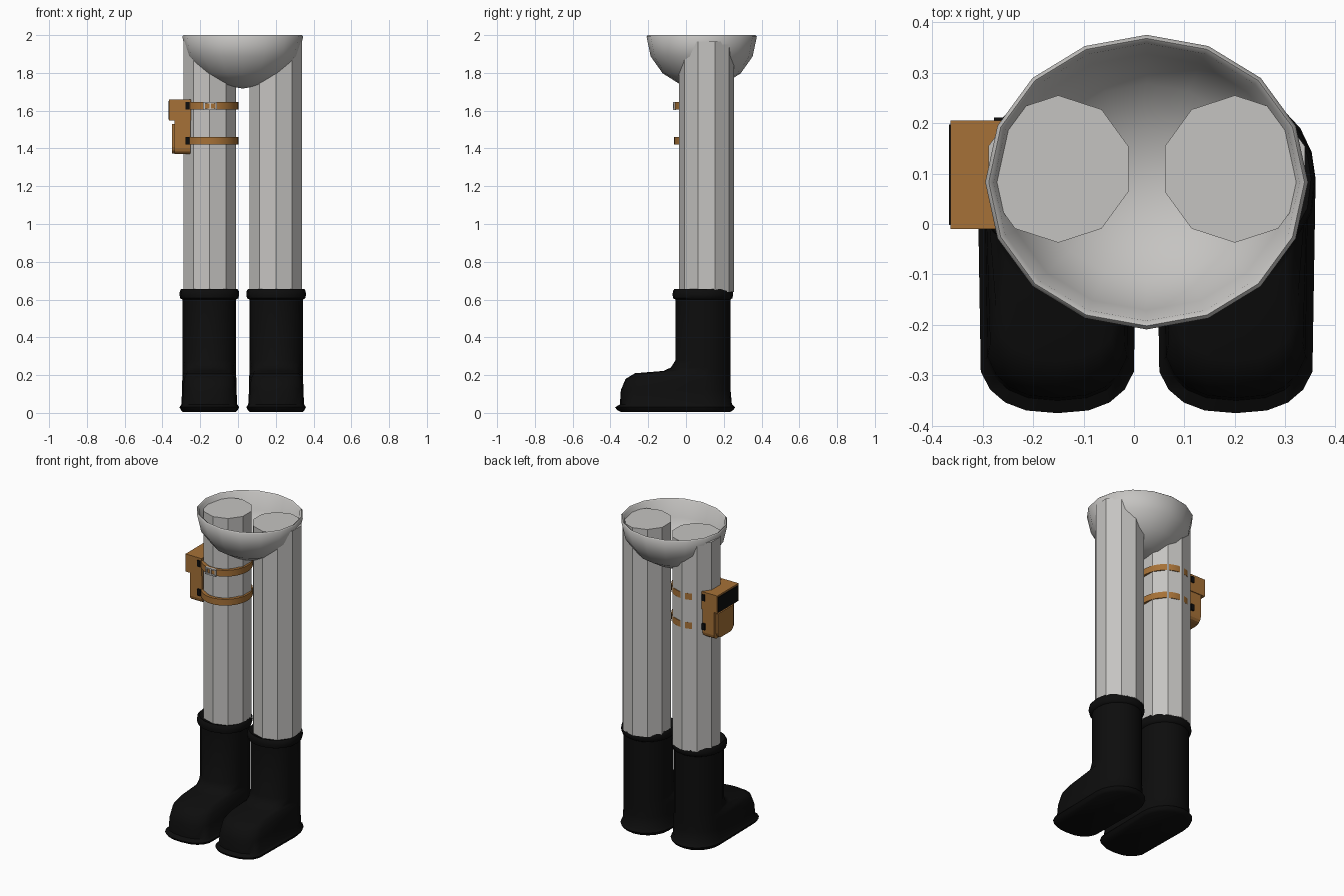
import bpy, bmesh, math
from mathutils import Vector

if "Cube" in bpy.data.objects:
    bpy.data.objects.remove(bpy.data.objects["Cube"])


def mat(name, rgb):
    m = bpy.data.materials.new(name)
    m.diffuse_color = (*rgb, 1)
    m.use_nodes = True
    m.node_tree.nodes["Principled BSDF"].inputs["Base Color"].default_value = m.diffuse_color
    return m


GREY = mat("light grey", (0.56, 0.55, 0.535))
BLACK = mat("black", (0.004, 0.004, 0.004))
BROWN = mat("brown leather", (0.38, 0.165, 0.038))

MID = 0.025          # mirror plane of the legs
LEG = 0.175          # leg distance from it


def finish(bm, name, material, smooth=None):
    bmesh.ops.recalc_face_normals(bm, faces=bm.faces)
    me = bpy.data.meshes.new(name)
    bm.to_mesh(me)
    bm.free()
    ob = bpy.data.objects.new(name, me)
    bpy.context.collection.objects.link(ob)
    me.materials.append(material)
    if smooth:
        bpy.ops.object.select_all(action='DESELECT')
        ob.select_set(True)
        bpy.context.view_layer.objects.active = ob
        bpy.ops.object.shade_smooth_by_angle(angle=math.radians(smooth))
    return ob


def loft(rings, name, material, smooth=None, caps=True, closed=False):
    """Skin a list of point rings."""
    bm = bmesh.new()
    vs = [[bm.verts.new(p) for p in r] for r in rings]
    n = len(rings[0])
    pairs = list(zip(vs, vs[1:])) + ([(vs[-1], vs[0])] if closed else [])
    for a, b in pairs:
        for i in range(n):
            j = (i + 1) % n
            bm.faces.new((a[i], a[j], b[j], b[i]))
    if caps and not closed:
        bm.faces.new(vs[0])
        bm.faces.new(vs[-1])
    bmesh.ops.remove_doubles(bm, verts=bm.verts, dist=1e-5)
    return finish(bm, name, material, smooth)


def ellipse(cx, cy, rx, ry, z, n, start=0.0):
    return [(cx + rx * math.cos(start + math.tau * i / n),
             cy + ry * math.sin(start + math.tau * i / n), z) for i in range(n)]


def box(name, lo, hi, material, bevel=0.0):
    bm = bmesh.new()
    bmesh.ops.create_cube(bm, size=1)
    for v in bm.verts:
        v.co = Vector([l + (c + 0.5) * (h - l) for c, l, h in zip(v.co, lo, hi)])
    if bevel:   # round only the lower corners that run along x
        edges = [e for e in bm.edges
                 if all(abs(v.co.z - lo[2]) < 1e-5 for v in e.verts)
                 and abs(e.verts[0].co.y - e.verts[1].co.y) < 1e-5]
        bmesh.ops.bevel(bm, geom=edges, offset=bevel, segments=3,
                        profile=0.5, affect='EDGES')
    return finish(bm, name, material)


# Hip bowl: half ellipsoid shell with a rounded lip
levels = [90, 67.5, 45, 22.5, 0]
shell = []
for a in levels:                                   # outside, going up
    c, s = math.cos(math.radians(a)), math.sin(math.radians(a))
    shell.append(ellipse(MID, 0.083, 0.32 * c, 0.292 * c, 1.992 - 0.275 * s, 16))
shell.append(ellipse(MID, 0.083, 0.313, 0.285, 2.0, 16))
for a in reversed(levels):                         # inside, going down
    c, s = math.cos(math.radians(a)), math.sin(math.radians(a))
    shell.append(ellipse(MID, 0.083, 0.303 * c, 0.275 * c, 1.992 - 0.258 * s, 16))
loft(shell, "hip_bowl", GREY, 60, caps=False)


# Boot cross-section: decagon heel, squarer stretched toe
def boot_ring(cx, z, r, back, front, toe=1.0, n=20):
    pts = []
    heel_c = 0.09
    for i in range(n):
        a = math.tau * i / n
        c, s = math.cos(a), math.sin(a)
        if s >= -1e-6:
            pts.append((cx + r * c, heel_c + (back - heel_c) * s, z))
        else:
            depth = min(0.135, heel_c - front)     # length of the toe curve
            k = 0.8 if heel_c - front > 0.2 else 1.0
            x = math.copysign(abs(c) ** k, c) * r * toe
            pts.append((cx + x, front + depth * (1 - abs(s) ** k), z))
    return pts


BOOT = [  # z, half width, back y, front y, toe width
    (0.005, 0.140, 0.235, -0.345, 1.0), (0.015, 0.150, 0.250, -0.365, 1.0),
    (0.030, 0.158, 0.260, -0.375, 1.0), (0.045, 0.148, 0.243, -0.350, 1.0),
    (0.120, 0.144, 0.236, -0.345, 1.0), (0.180, 0.143, 0.235, -0.320, 0.97),
    (0.210, 0.142, 0.235, -0.270, 0.88), (0.222, 0.142, 0.235, -0.120, 0.85),
    (0.240, 0.142, 0.235, -0.080, 0.95), (0.280, 0.142, 0.235, -0.055, 1.0),
    (0.600, 0.142, 0.235, -0.055, 1.0), (0.607, 0.154, 0.246, -0.068, 1.0),
    (0.625, 0.158, 0.249, -0.071, 1.0), (0.645, 0.156, 0.247, -0.069, 1.0),
    (0.656, 0.149, 0.240, -0.062, 1.0), (0.645, 0.135, 0.228, -0.048, 1.0)]

for side, label in ((-1, "left"), (1, "right")):
    cx = MID + side * LEG
    # Ten-sided leg
    loft([ellipse(cx, 0.109, 0.146, 0.146, z, 10, math.pi / 2) for z in (0.64, 1.965)],
         label + "_leg", GREY)
    # Boot with sole flange and rolled cuff
    loft([boot_ring(cx - 0.0 + side * 0.002, *row) for row in BOOT],
         label + "_boot", BLACK, 50)

# Thigh straps: slim bands that just break through the leg at the back
SX, SY, RX, RY = -0.145, 0.0945, 0.147, 0.157
for z, label in ((1.625, "upper"), (1.44, "lower")):
    section = [(0, -0.02), (0, 0.02), (-0.02, 0.02), (-0.02, -0.02)]
    loft([ellipse(SX, SY, RX + d, RY + d, z + h, 40) for d, h in section],
         label + "_strap", BROWN, 40, closed=True)
    # Black strap clips on both sides of the pouch
    box(label + "_clips", (-0.278, -0.016, z - 0.02), (-0.258, 0.211, z + 0.02), BLACK)

# Pouch: body, raised pocket, overhanging lid with a dark panel
box("pouch_body", (-0.336, -0.005, 1.37), (-0.252, 0.2, 1.56), BROWN, 0.03)
box("pouch_pocket", (-0.349, 0.018, 1.372), (-0.33, 0.177, 1.53), BROWN, 0.035)
box("pouch_lid", (-0.364, -0.01, 1.548), (-0.25, 0.205, 1.66), BROWN)
box("lid_panel", (-0.367, -0.002, 1.553), (-0.36, 0.197, 1.65), BLACK)

# Buckle: grey frame of small bars following the strap's front
def strap_y(x):
    return SY - RY * math.sqrt(max(0, 1 - ((x - SX) / RX) ** 2))


for i, x in enumerate((-0.18, -0.147, -0.114)):
    y = strap_y(x)
    box(f"buckle_post_{i + 1}", (x - 0.004, y - 0.007, 1.603), (x + 0.004, y + 0.006, 1.647), GREY)
for z, label in ((1.607, "bottom"), (1.643, "top")):
    box(f"buckle_bar_{label}", (-0.184, -0.069, z - 0.004), (-0.11, -0.055, z + 0.004), GREY)
